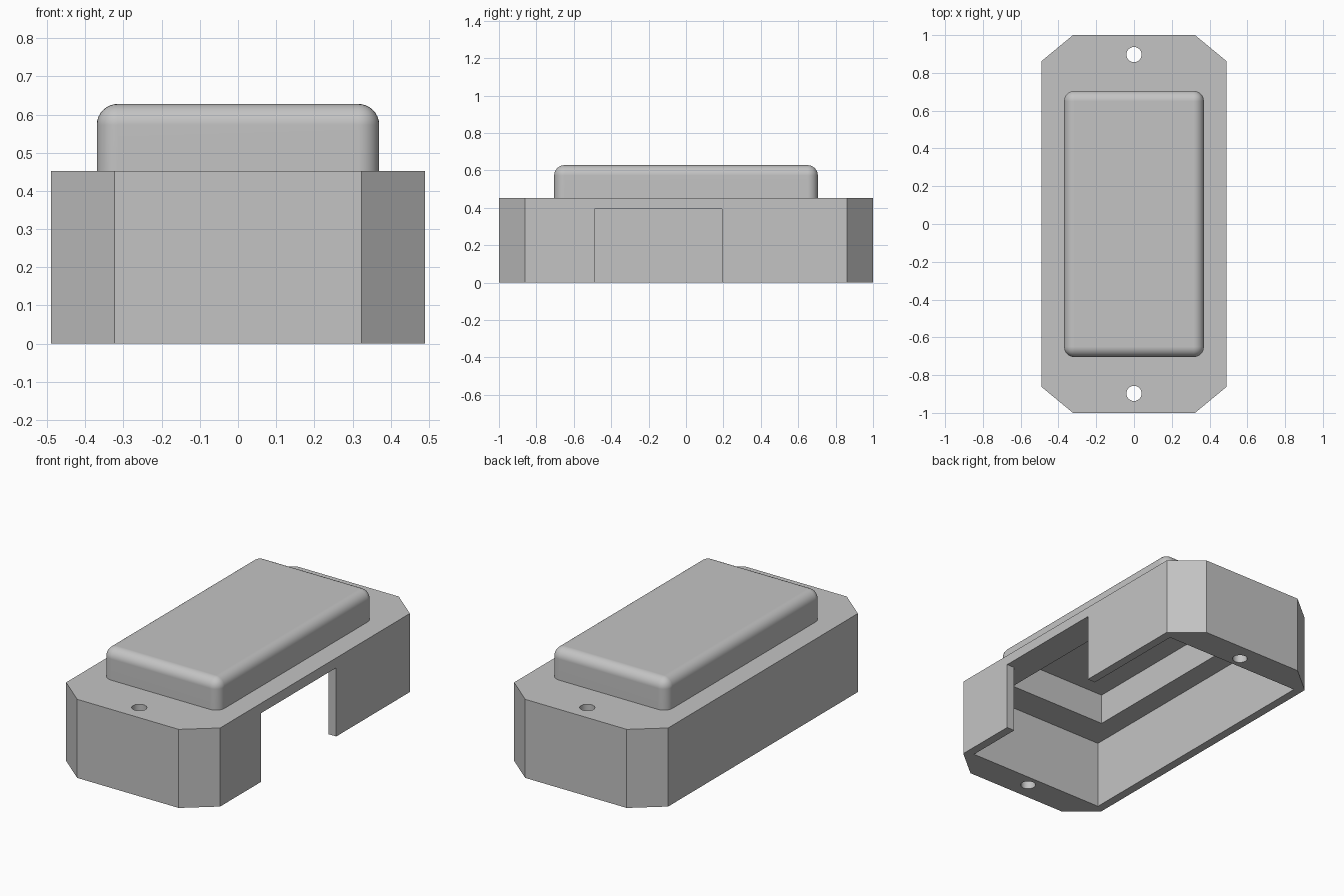
import bpy
import bmesh

cube = bpy.data.objects.get("Cube")
if cube:
    bpy.data.objects.remove(cube, do_unlink=True)

# One plain plastic colour
grey = bpy.data.materials.new("plain_grey")
grey.use_nodes = True
grey.diffuse_color = (0.55, 0.55, 0.55, 1)
grey.node_tree.nodes["Principled BSDF"].inputs["Base Color"].default_value = grey.diffuse_color


def prism(name, outline, bottom, top, round_edges=0):
    """Extrude an outline upward, optionally rounding all but the bottom edges."""
    bm = bmesh.new()
    base = bm.faces.new([bm.verts.new((x, y, bottom)) for x, y in outline])
    side = bmesh.ops.extrude_face_region(bm, geom=[base], use_keep_orig=True)
    for v in side["geom"]:
        if isinstance(v, bmesh.types.BMVert):
            v.co.z = top
    bmesh.ops.recalc_face_normals(bm, faces=bm.faces)
    if round_edges:
        edges = [e for e in bm.edges if any(v.co.z > bottom + 0.001 for v in e.verts)]
        bmesh.ops.bevel(bm, geom=edges, offset=round_edges, segments=8,
                        profile=0.5, affect='EDGES')
    mesh = bpy.data.meshes.new(name)
    bm.to_mesh(mesh)
    bm.free()
    mesh.materials.append(grey)
    obj = bpy.data.objects.new(name, mesh)
    bpy.context.collection.objects.link(obj)
    return obj


def rectangle(x0, x1, y0, y1):
    return [(x0, y0), (x1, y0), (x1, y1), (x0, y1)]


def combine(target, tool, operation):
    """Apply a boolean and discard the helper."""
    tool.hide_render = True
    mod = target.modifiers.new(operation.lower(), 'BOOLEAN')
    mod.object, mod.operation, mod.solver = tool, operation, 'EXACT'
    bpy.context.view_layer.objects.active = target
    bpy.ops.object.modifier_apply(modifier=mod.name)
    bpy.data.objects.remove(tool, do_unlink=True)


# Chamfered base block
half_w, half_l, flat_w, flat_l = 0.49, 1.0, 0.323, 0.862
quarter = [(half_w, flat_l), (flat_w, half_l)]
outline = quarter + [(-x, y) for x, y in reversed(quarter)]
outline += [(-x, -y) for x, y in outline]
housing = prism("housing", outline, 0, 0.452)

# Raised rounded lid on top
lid = prism("raised_lid", rectangle(-0.37, 0.37, -0.705, 0.705), 0.42, 0.628, 0.055)
combine(housing, lid, 'UNION')

# Hollow underside, stepped up into the lid
ceiling = 0.395
cavity = prism("cavity_cutter", rectangle(-0.44, 0.44, -0.83, 0.83), -0.1, ceiling)
combine(housing, cavity, 'DIFFERENCE')
recess = prism("lid_recess_cutter", rectangle(-0.315, 0.315, -0.65, 0.65), 0.2, 0.572)
combine(housing, recess, 'DIFFERENCE')

# Opening in the left wall
notch = prism("side_opening_cutter", rectangle(0.38, 0.6, -0.49, 0.193), -0.1, ceiling)
combine(housing, notch, 'DIFFERENCE')

# Screw holes at both ends
for y in (-0.897, 0.897):
    bpy.ops.mesh.primitive_cylinder_add(vertices=40, radius=0.04, depth=2, location=(0, y, 0))
    hole = bpy.context.object
    hole.data.materials.append(grey)
    combine(housing, hole, 'DIFFERENCE')

# Smooth roundings with crisp edges
bpy.ops.object.select_all(action='DESELECT')
housing.select_set(True)
bpy.context.view_layer.objects.active = housing
bpy.ops.object.shade_smooth_by_angle(angle=0.52)
weighted = housing.modifiers.new("even_shading", 'WEIGHTED_NORMAL')
weighted.keep_sharp = True
